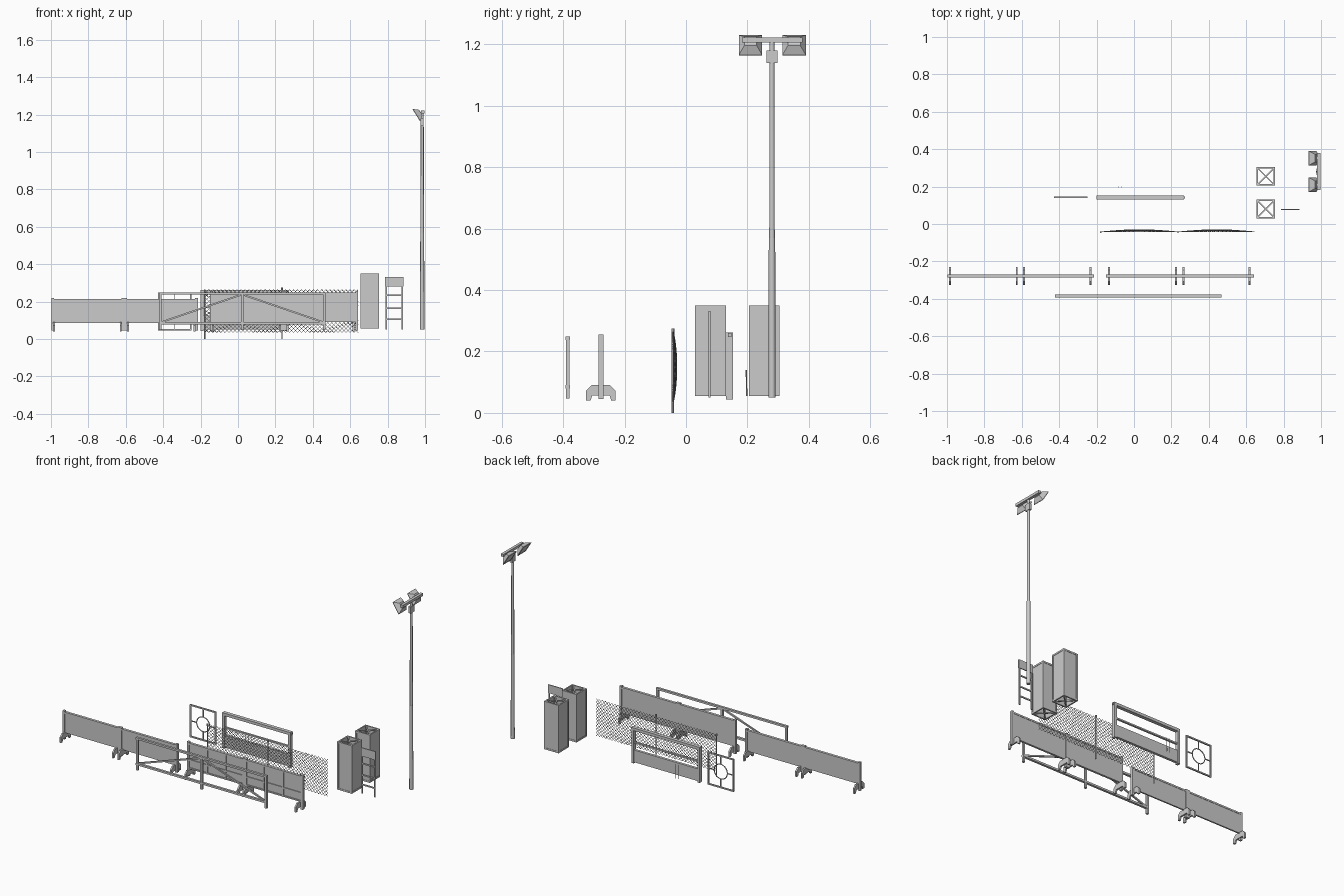
import bpy, bmesh, math
from mathutils import Vector, Matrix

if "Cube" in bpy.data.objects:
    bpy.data.objects.remove(bpy.data.objects["Cube"])


def finish(name, bm):
    me = bpy.data.meshes.new(name)
    bm.normal_update()
    bm.to_mesh(me)
    bm.free()
    ob = bpy.data.objects.new(name, me)
    bpy.context.collection.objects.link(ob)
    return ob


def box(bm, x0, x1, y0, y1, z0, z1):
    m = Matrix.Translation(((x0 + x1) / 2, (y0 + y1) / 2, (z0 + z1) / 2))
    bmesh.ops.create_cube(bm, size=1, matrix=m @ Matrix.Diagonal((x1 - x0, y1 - y0, z1 - z0, 1)))


def aligned(a, b):
    v = b - a
    return Matrix.Translation((a + b) / 2) @ v.to_track_quat('Z', 'Y').to_matrix().to_4x4(), v.length


def bar(bm, a, b, w):
    """Square bar between two points."""
    m, n = aligned(Vector(a), Vector(b))
    bmesh.ops.create_cube(bm, size=1, matrix=m @ Matrix.Diagonal((w, w, n, 1)))


def rod(bm, a, b, r, n=10, r2=None):
    """Round rod between two points."""
    m, length = aligned(Vector(a), Vector(b))
    bmesh.ops.create_cone(bm, cap_ends=True, segments=n, radius1=r,
                          radius2=r if r2 is None else r2, depth=length, matrix=m)


def foot(bm, x, y, w=0.01):
    """Arched barrier foot: side profile extruded along x."""
    prof = [(-.048, .04), (-.034, .04), (-.028, .057), (.028, .057), (.034, .04), (.048, .04),
            (.048, .072), (.03, .09), (-.03, .09), (-.048, .072)]
    f = bm.faces.new([bm.verts.new((x - w / 2, y + p, z)) for p, z in prof])
    r = bmesh.ops.extrude_face_region(bm, geom=[f])
    bmesh.ops.translate(bm, vec=(w, 0, 0), verts=[g for g in r['geom'] if isinstance(g, bmesh.types.BMVert)])
    bmesh.ops.recalc_face_normals(bm, faces=bm.faces[:])


# Two long barriers, each on four feet; the right one is taller and ribbed in front
Y = -0.277
for name, a, b, feet, z0, z1, ribs in [
        ("plain_barrier", -.99, -.222, (-.983, -.627, -.589, -.232), .085, .214, False),
        ("ribbed_barrier", -.142, .634, (-.133, .224, .264, .618), .09, .25, True)]:
    bm = bmesh.new()
    mid = (feet[1] + feet[2]) / 2
    box(bm, a, b, Y - .003, Y + .006, z0, z1)
    box(bm, a - .004, b + .004, Y - .008, Y + .008, z1 - .01, z1)
    for x, w in ((a, .007), (mid, .014), (b, .007)):
        box(bm, x - w, x + w, Y - .008, Y + .008, .045, z1 + .006)
    for x in feet:
        foot(bm, x, Y)
    if ribs:
        for z in (z0 + .005, z0 + .055):
            box(bm, a, b, Y - .008, Y - .002, z - .004, z + .004)
        for s, e in ((a, mid), (mid, b)):
            for k in (1, 2):
                x = s + (e - s) * k / 3
                box(bm, x - .004, x + .004, Y - .008, Y - .002, z0, z1)
    finish(name, bm)

# Braced gate frame in front
bm = bmesh.new()
Y = -0.385
for x in (-.416, .022, .462):
    box(bm, x - .007, x + .007, Y - .006, Y + .006, .047, .24)
for z in (.085, .243):
    box(bm, -.423, .469, Y - .007, Y + .007, z - .006, z + .006)
bar(bm, (-.41, Y, .09), (.012, Y, .235), .009)
bar(bm, (.032, Y, .235), (.456, Y, .09), .009)
finish("braced_frame", bm)

# Chain link net made of zigzag wires, bulging between its posts
cu = bpy.data.curves.new("chain_link_net", 'CURVE')
cu.dimensions = '3D'
cu.bevel_depth = .0016
cu.bevel_resolution = 0
X0, X1, Z0, Z1, COLS, ROWS = -.178, .642, .035, .264, 76, 22
pitch = (X1 - X0) / COLS
for c in range(COLS):
    sp = cu.splines.new('POLY')
    sp.points.add(ROWS)
    for r in range(ROWS + 1):
        x = X0 + pitch * (c + (r + c) % 2)
        z = Z0 + (Z1 - Z0) * r / ROWS
        bulge = max(0, math.sin(math.pi * r / ROWS)) ** .7
        y = -.042 + .012 * abs(math.sin(math.pi * (x - X0) / .413)) * bulge
        sp.points[r].co = (x, y, z, 1)
net = bpy.data.objects.new("chain_link_net", cu)
bpy.context.collection.objects.link(net)

bm = bmesh.new()
for x, top in ((-.178, .265), (.235, .275)):
    rod(bm, (x, -.043, 0), (x, -.043, top), .0035, 8)
    rod(bm, (x, -.043, top - .012), (x, -.043, top), .005, 8)
finish("net_posts", bm)

# Rail guard with low kick board
bm = bmesh.new()
Y = .142
for x in (-.192, .258):
    box(bm, x - .008, x + .008, Y - .011, Y + .011, .043, .25)
box(bm, -.2, .266, Y - .011, Y + .011, .245, .262)
box(bm, -.192, .258, Y - .006, Y + .006, .165, .174)
box(bm, -.192, .258, Y - .008, Y + .008, .05, .125)
box(bm, .262, .272, Y - .006, Y + .006, .247, .26)
finish("rail_guard", bm)

# Two thin loose rods behind the guard
bm = bmesh.new()
for x in (-.085, -.068):
    rod(bm, (x, .198, .055), (x, .196, .14), .002, 6)
finish("thin_rods", bm)

# Small gate with a ring and four spokes
bm = bmesh.new()
cx, Y, cz = -.338, .144, .147
for s in (-1, 1):
    box(bm, cx + s * .085 - .004, cx + s * .085 + .004, Y - .004, Y + .004, .046, .248)
    z = cz + s * .097
    box(bm, cx - .089, cx + .089, Y - .004, Y + .004, z - .004, z + .004)
    bar(bm, (cx + s * .045, Y, cz), (cx + s * .085, Y, cz), .005)
    bar(bm, (cx, Y, cz + s * .045), (cx, Y, z), .005)
N = 20
pts = [Vector((cx + .045 * math.cos(2 * math.pi * k / N), Y, cz + .045 * math.sin(2 * math.pi * k / N)))
       for k in range(N)]
for k in range(N):
    rod(bm, pts[k - 1], pts[k], .003, 6)
finish("ring_gate", bm)

# Two open panelled towers with crossed braces top and bottom
cx, h, z0, z1 = .705, .05, .055, .35
for i, cy in enumerate((.08, .255)):
    bm = bmesh.new()
    for sx in (-1, 1):
        for sy in (-1, 1):
            px, py = cx + sx * (h - .005), cy + sy * (h - .005)
            box(bm, px - .005, px + .005, py - .005, py + .005, z0, z1)
    for s in (-1, 1):
        px, py = cx + s * (h - .004), cy + s * (h - .004)
        box(bm, px - .002, px + .002, cy - h + .006, cy + h - .006, z0, z1)
        box(bm, cx - h + .006, cx + h - .006, py - .002, py + .002, z0, z1)
        for z in (z0 + .005, z1 - .005):
            box(bm, px - .004, px + .004, cy - h + .004, cy + h - .004, z - .005, z + .005)
            box(bm, cx - h + .004, cx + h - .004, py - .004, py + .004, z - .005, z + .005)
            bar(bm, (cx - h + .006, cy - s * (h - .006), z), (cx + h - .006, cy + s * (h - .006), z), .007)
    finish(f"tower_{i + 1}", bm)

# Ladder with a top board
bm = bmesh.new()
Y = .077
for x in (.793, .878):
    box(bm, x - .004, x + .004, Y - .003, Y + .003, .05, .33)
for z in (.105, .165, .235):
    box(bm, .793, .878, Y - .003, Y + .003, z - .004, z + .004)
box(bm, .786, .885, Y - .003, Y + .003, .28, .332)
finish("ladder", bm)

# Light mast in two diameters with bracket and crossbar
bm = bmesh.new()
mx, my = .985, .28
rod(bm, (mx, my, .05), (mx, my, .57), .0115, 12, .0105)
rod(bm, (mx, my, .57), (mx, my, 1.21), .009, 12, .008)
mast = finish("mast", bm)
bpy.context.view_layer.objects.active = mast
mast.select_set(True)
bpy.ops.object.shade_smooth_by_angle(angle=math.radians(40))
bm = bmesh.new()
box(bm, mx - .008, mx + .008, my - .018, my + .018, 1.14, 1.18)
box(bm, mx - .006, mx + .011, my - .097, my + .099, 1.206, 1.222)
finish("crossbar", bm)

# Flood lamps: tapered heads aimed left and down
fdir, up = Vector((-.85, 0, -.53)), Vector((-.53, 0, .85))
for i, y in enumerate((.21, .352)):
    bm = bmesh.new()
    rings = []
    for d, hw, hh in ((.028, .02, .017), (.003, .038, .038), (0, .038, .038)):
        c = Vector((.953, y, 1.196)) - fdir * d
        rings.append([bm.verts.new(c + Vector((0, a * hw, 0)) + up * b * hh)
                      for a, b in ((-1, -1), (1, -1), (1, 1), (-1, 1))])
    for r0, r1 in zip(rings, rings[1:]):
        for k in range(4):
            bm.faces.new((r0[k], r0[(k + 1) % 4], r1[(k + 1) % 4], r1[k]))
    bm.faces.new(rings[0][::-1])
    front = bm.faces.new(rings[-1])
    bmesh.ops.recalc_face_normals(bm, faces=bm.faces[:])
    bmesh.ops.inset_region(bm, faces=[front], thickness=.004, depth=-.002)
    # mounting arm to the crossbar
    bar(bm, (.97, y, 1.207), (.986, y, 1.214), .01)
    finish(f"flood_lamp_{i + 1}", bm)
